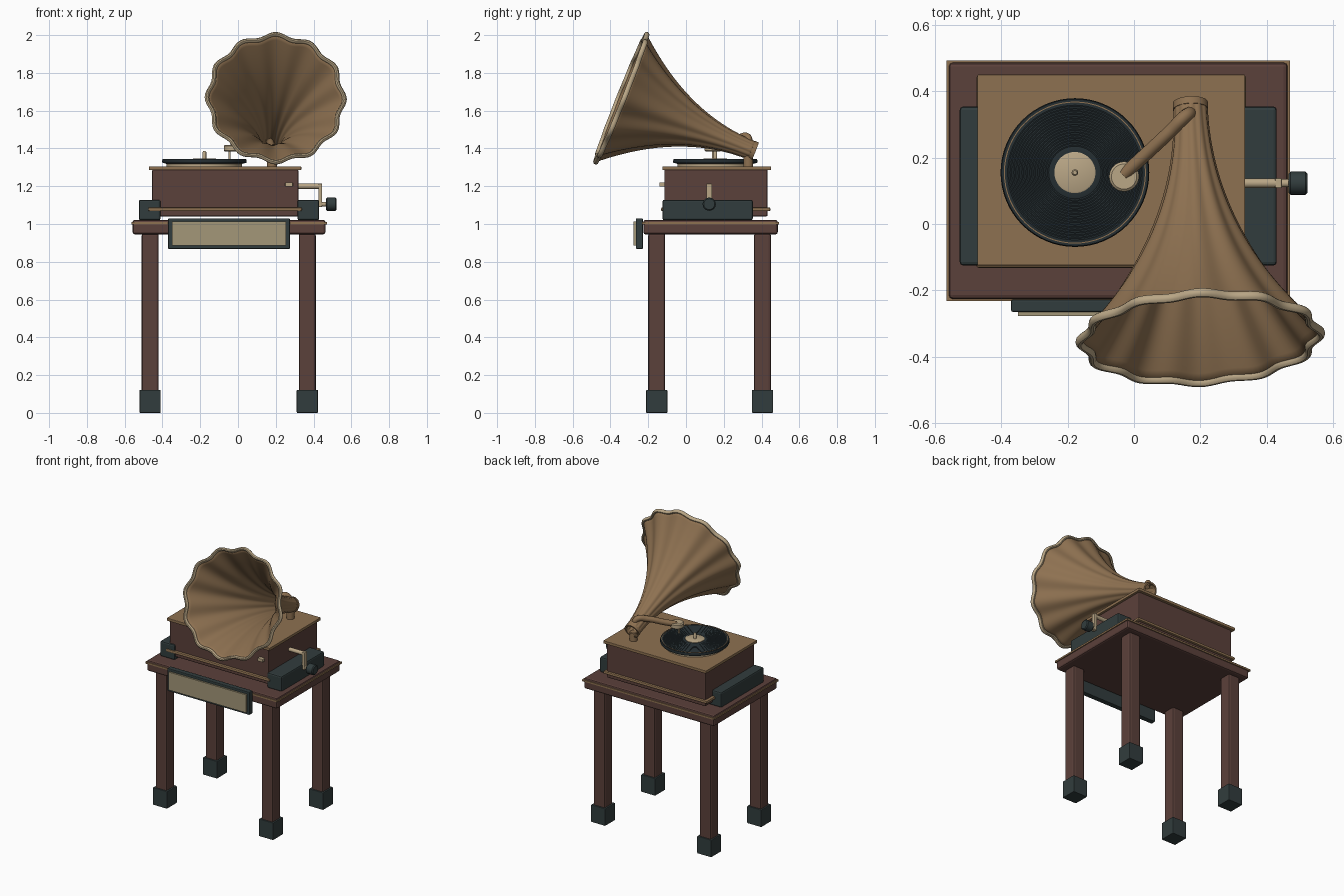
import bpy, bmesh, math
from mathutils import Vector

if "Cube" in bpy.data.objects:
    bpy.data.objects.remove(bpy.data.objects["Cube"], do_unlink=True)


def material(name, r, g, b):
    m = bpy.data.materials.new(name)
    m.use_nodes = True
    m.diffuse_color = (r, g, b, 1)
    m.node_tree.nodes["Principled BSDF"].inputs["Base Color"].default_value = (r, g, b, 1)
    return m


WOOD = material("dark_red_wood", 0.105, 0.052, 0.043)
BRASS = material("aged_brass", 0.27, 0.165, 0.082)
CREAM = material("pale_metal", 0.49, 0.385, 0.24)
PARCHMENT = material("parchment", 0.37, 0.31, 0.19)
IRON = material("dark_iron", 0.031, 0.046, 0.047)
VINYL = material("record_black", 0.018, 0.027, 0.031)


def finish(bm, name, mat, smooth=True):
    bmesh.ops.recalc_face_normals(bm, faces=bm.faces)
    mesh = bpy.data.meshes.new(name)
    bm.to_mesh(mesh)
    bm.free()
    mesh.materials.append(mat)
    ob = bpy.data.objects.new(name, mesh)
    bpy.context.collection.objects.link(ob)
    if smooth:
        bpy.ops.object.select_all(action='DESELECT')
        ob.select_set(True)
        bpy.context.view_layer.objects.active = ob
        bpy.ops.object.shade_smooth_by_angle(angle=math.radians(35))
    return ob


def box(name, x, y, z, mat, bevel=0.0):
    """Box from (low, high) ranges with optional rounded edges."""
    bm = bmesh.new()
    bmesh.ops.create_cube(bm, size=1)
    for v in bm.verts:
        v.co = [r[0] if c < 0 else r[1] for c, r in zip(v.co, (x, y, z))]
    if bevel:
        bmesh.ops.bevel(bm, geom=bm.edges[:], offset=bevel, segments=2,
                        profile=0.5, affect='EDGES')
    return finish(bm, name, mat, smooth=False)


def skin(name, rings, mat, caps=True, wrap=False):
    """Join closed rings of points into a surface."""
    bm = bmesh.new()
    loops = [[bm.verts.new(p) for p in ring] for ring in rings]
    pairs = list(zip(loops, loops[1:])) + ([(loops[-1], loops[0])] if wrap else [])
    for a, b in pairs:
        for i in range(len(a)):
            j = (i + 1) % len(a)
            bm.faces.new((a[i], a[j], b[j], b[i]))
    if caps and not wrap:
        bm.faces.new(loops[0])
        bm.faces.new(loops[-1])
    return finish(bm, name, mat)


def lathe(name, origin, axis, profile, mat, segs=48, wrap=False):
    """Revolve (radius, distance) points about an axis."""
    axis = Vector(axis).normalized()
    u = axis.orthogonal().normalized()
    w = axis.cross(u)
    rings = []
    for r, h in profile:
        c = Vector(origin) + axis * h
        rings.append([c + r * (u * math.cos(t) + w * math.sin(t))
                      for t in (2 * math.pi * i / segs for i in range(segs))])
    return skin(name, rings, mat, wrap=wrap)


def rod(name, a, b, r, mat, segs=24, soft=0.004):
    d = Vector(b) - Vector(a)
    n = d.length
    return lathe(name, a, d, [(r - soft, 0), (r, soft), (r, n - soft), (r - soft, n)], mat, segs)


# Table: board, brass edging, four legs with iron feet
box("table_top", (-0.558, 0.463), (-0.226, 0.486), (0.945, 1.022), WOOD, 0.012)
box("table_edging", (-0.565, 0.47), (-0.232, 0.493), (0.998, 1.010), BRASS)
for side, x in (("right", -0.465), ("left", 0.367)):
    for end, y in (("front", -0.155), ("back", 0.405)):
        box(f"{end}_{side}_leg", (x - 0.045, x + 0.045), (y - 0.045, y + 0.045),
            (0.08, 0.95), WOOD, 0.012)
        box(f"{end}_{side}_foot", (x - 0.056, x + 0.056), (y - 0.056, y + 0.056),
            (0, 0.122), IRON, 0.004)

# Front plaque
box("plaque_frame", (-0.37, 0.275), (-0.265, -0.228), (0.868, 1.03), IRON, 0.005)
box("plaque_panel", (-0.35, 0.255), (-0.277, -0.26), (0.885, 1.012), PARCHMENT)

# Cabinet with trim, lid and side blocks
box("cabinet", (-0.455, 0.32), (-0.115, 0.432), (1.04, 1.29), WOOD, 0.008)
box("cabinet_trim", (-0.475, 0.338), (-0.132, 0.447), (1.068, 1.088), BRASS, 0.007)
box("cabinet_lid", (-0.472, 0.335), (-0.125, 0.45), (1.285, 1.305), BRASS, 0.003)
box("right_side_block", (-0.525, -0.41), (-0.125, 0.354), (1.02, 1.128), IRON, 0.01)
box("left_side_block", (0.315, 0.43), (-0.125, 0.354), (1.02, 1.128), IRON, 0.01)
box("brake_button", (0.25, 0.29), (-0.14, -0.11), (1.198, 1.22), CREAM, 0.003)

# Crank
rod("crank_shaft", (0.31, 0.123, 1.2), (0.44, 0.123, 1.2), 0.014, CREAM)
box("crank_arm", (0.425, 0.446), (0.108, 0.138), (1.09, 1.214), CREAM, 0.004)
rod("crank_pin", (0.435, 0.123, 1.105), (0.475, 0.123, 1.105), 0.012, CREAM)
rod("crank_handle", (0.466, 0.123, 1.105), (0.522, 0.123, 1.105), 0.035, IRON, soft=0.006)

# Turntable and grooved record
disc = (-0.178, 0.155, 1.3)
up = (0, 0, 1)
lathe("platter", disc, up, [(0.2, 0), (0.2, 0.018), (0.214, 0.025)], CREAM, 64)
grooves = [(0.207 - 0.004 * i, 0.043 if i % 2 else 0.0415) for i in range(34)]
lathe("record", disc, up, [(0.205, 0.02), (0.222, 0.024), (0.224, 0.032), (0.221, 0.043)]
      + grooves + [(0.06, 0.042)], VINYL, 64)
lathe("record_ring", disc, up, [(0.211, 0.04), (0.211, 0.0445), (0.214, 0.0445), (0.214, 0.04)],
      BRASS, 64, wrap=True)
lathe("record_label", disc, up, [(0.062, 0.04), (0.062, 0.045), (0.058, 0.047)], CREAM)
lathe("spindle", disc, up, [(0.01, 0.04), (0.01, 0.08), (0.006, 0.086)], CREAM, 16)

# Tone arm and sound box
lathe("sound_box", (-0.03, 0.143, 1.383), up,
      [(0.038, 0), (0.045, 0.006), (0.045, 0.03), (0.038, 0.036)], CREAM, 32)
rod("needle", (-0.045, 0.143, 1.342), (-0.045, 0.143, 1.39), 0.006, CREAM, 12, 0.002)
curve = bpy.data.curves.new("tone_arm", 'CURVE')
curve.dimensions = '3D'
curve.bevel_depth = 0.02
curve.bevel_resolution = 4
curve.use_fill_caps = True
path = [(-0.03, 0.15, 1.405), (0.03, 0.205, 1.425), (0.11, 0.28, 1.455),
        (0.155, 0.325, 1.46), (0.175, 0.335, 1.42)]
spline = curve.splines.new('BEZIER')
spline.bezier_points.add(len(path) - 1)
for point, co in zip(spline.bezier_points, path):
    point.co = co
    point.handle_left_type = point.handle_right_type = 'AUTO'
curve.materials.append(BRASS)
bpy.context.collection.objects.link(bpy.data.objects.new("tone_arm", curve))

# Horn: flared, fluted shell with a rolled rim
rod("horn_post", (0.18, 0.33, 1.3), (0.18, 0.33, 1.365), 0.026, BRASS)
neck = Vector((0.17, 0.36, 1.385))
mouth = Vector((0.2, -0.348, 1.668))
axis = (mouth - neck).normalized()
length = (mouth - neck).length
side = Vector((1, 0, 0))
side = (side - axis * side.dot(axis)).normalized()
rise = side.cross(axis)
SEGS, LOBES = 144, 12


def horn_point(t, a, dr=0.0, ds=0.0):
    r = 0.047 + 0.306 * t ** 2.1
    r *= 1 + (0.025 + 0.008 * t) * math.cos(LOBES * a)
    r += dr
    return neck + axis * (t * length + ds) + r * (side * math.cos(a) + rise * math.sin(a))


angles = [2 * math.pi * i / SEGS for i in range(SEGS)]
horn = skin("horn", [[horn_point(i / 28, a) for a in angles] for i in range(29)],
            BRASS, caps=False)
shell = horn.modifiers.new("thickness", 'SOLIDIFY')
shell.thickness = 0.007
shell.offset = 0
rim = [(0.012 * math.cos(b), 0.014 * math.sin(b) - 0.006)
       for b in (2 * math.pi * k / 10 for k in range(10))]
skin("horn_rim", [[horn_point(1, a, dr, ds) for a in angles] for dr, ds in rim],
     CREAM, wrap=True)
lathe("neck_collar", neck - axis * 0.006, axis,
      [(0.042, 0), (0.053, 0), (0.053, 0.022), (0.042, 0.022)], BRASS, 32, wrap=True)
